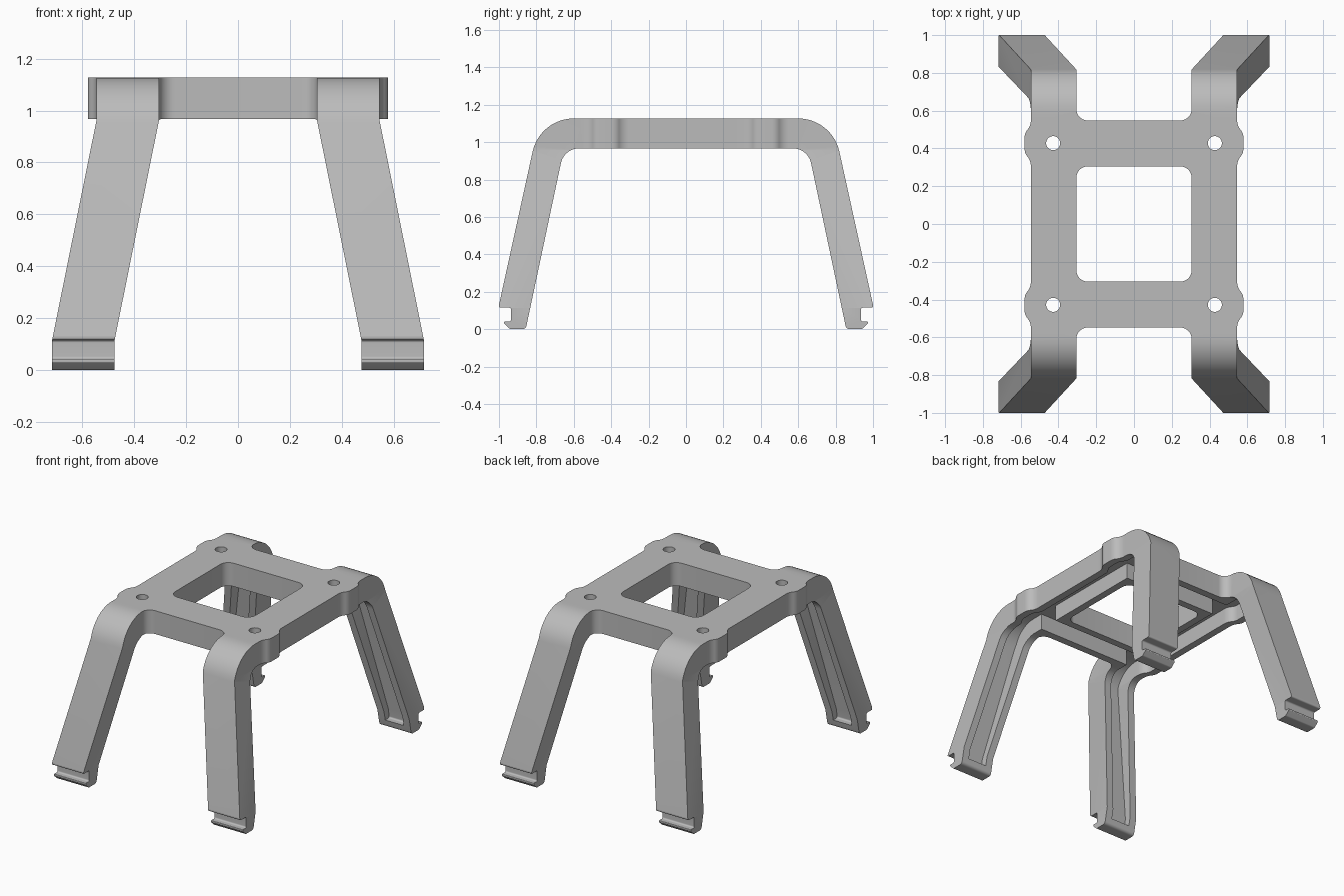
import bpy, bmesh, math
from mathutils import Vector, Matrix

if "Cube" in bpy.data.objects:
    bpy.data.objects.remove(bpy.data.objects["Cube"])

TOP, UNDER = 1.127, 0.967        # plate faces
OUT, INN = 0.546, 0.305          # rail outer and inner edges
RIM, FLOOR = 0.05, TOP - 0.05    # channel rim width and ceiling height
HOLE = 0.428

grey = bpy.data.materials.new("light_grey")
grey.use_nodes = True
grey.diffuse_color = (0.5, 0.5, 0.5, 1)
grey.node_tree.nodes["Principled BSDF"].inputs["Base Color"].default_value = (0.5, 0.5, 0.5, 1)


def rounded(points, steps=10):
    """Outline from (a, b, radius) corners, each corner filleted."""
    out = []
    for i, (a, b, r) in enumerate(points):
        p = Vector((a, b))
        if r == 0:
            out.append(p)
            continue
        u = (Vector(points[i - 1][:2]) - p).normalized()
        v = (Vector(points[(i + 1) % len(points)][:2]) - p).normalized()
        half = math.acos(u.dot(v)) / 2
        centre = p + (u + v).normalized() * (r / math.sin(half))
        start = p + u * (r / math.tan(half)) - centre
        turn = u.x * v.y - u.y * v.x
        sweep = math.copysign(math.pi - 2 * half, -turn)
        for k in range(steps + 1):
            out.append(centre + Matrix.Rotation(sweep * k / steps, 2) @ start)
    return out


def prism(name, outline, axis, lo, hi):
    """Extrude an outline along x (outline in y, z) or z (outline in x, y)."""
    def place(p, d):
        return (d, p.x, p.y) if axis == "x" else (p.x, p.y, d)

    n = len(outline)
    verts = [place(p, d) for d in (lo, hi) for p in outline]
    faces = [list(range(n)), list(range(n, 2 * n))]
    faces += [[i, (i + 1) % n, (i + 1) % n + n, i + n] for i in range(n)]
    mesh = bpy.data.meshes.new(name)
    mesh.from_pydata(verts, [], faces)
    bm = bmesh.new()
    bm.from_mesh(mesh)
    bmesh.ops.recalc_face_normals(bm, faces=bm.faces[:])
    bm.to_mesh(mesh)
    bm.free()
    obj = bpy.data.objects.new(name, mesh)
    bpy.context.scene.collection.objects.link(obj)
    return obj


def box(x0, x1, y0, y1, r=0.0):
    return rounded([(x0, y0, r), (x1, y0, r), (x1, y1, r), (x0, y1, r)])


def both_ways(half):
    """Close a half profile with its mirror image."""
    return rounded(half + [(-a, b, r) for a, b, r in reversed(half)])


# Side profile of the arch with hooked feet
arch = both_ways([
    (0.652, UNDER, 0.10), (0.857, 0.0, 0.022), (0.94, 0.0, 0.015), (0.972, 0.03, 0.005),
    (0.972, 0.042, 0.004), (0.935, 0.042, 0.01), (0.935, 0.115, 0.01),
    (1.0, 0.115, 0.01), (1.0, 0.13, 0.01), (0.781, TOP, 0.225)])
frame = prism("support_frame", arch, "x", -OUT, OUT)
helpers = []


def combine(obj, operation="DIFFERENCE"):
    obj.hide_render = True
    mod = frame.modifiers.new(obj.name, "BOOLEAN")
    mod.operation, mod.solver, mod.object = operation, "EXACT", obj
    helpers.append(obj)


def lobe(sx, sy, inset):
    """Rounded bulge beside a mounting hole."""
    e, m = OUT - inset, 0.579 - inset
    pts = [(0.44, 0.27, 0), (e, 0.27, 0), (e, 0.335, 0.08), (m, 0.375, 0.06),
           (m, 0.481, 0.06), (e, 0.521, 0.08), (e, 0.565, 0), (0.44, 0.565, 0)]
    return rounded([(a * sx, b * sy, r) for a, b, r in pts])


CORNERS = [(sx, sy) for sx in (1, -1) for sy in (1, -1)]
for sx, sy in CORNERS:
    combine(prism("corner_lobe", lobe(sx, sy, 0), "z", UNDER, TOP), "UNION")

# Window and the gaps between the legs
combine(prism("window_cutter", box(-INN, INN, -INN, INN, 0.06), "z", -0.5, 1.5))
for lo, hi in ((OUT + 0.002, 1.3), (-1.3, -OUT - 0.002)):
    combine(prism("leg_gap_cutter", box(-INN, INN, lo, hi, 0.06), "z", -0.5, 1.5))

# Channels under rails, legs and crossbars
channel = both_ways([(0.55, 0.9, 0), (0.80, 0.05, 0), (0.89, 0.05, 0.01), (0.735, FLOOR, 0.18)])
for lo, hi in ((INN + RIM, OUT - RIM), (RIM - OUT, -INN - RIM)):
    combine(prism("rail_channel_cutter", channel, "x", lo, hi))
    combine(prism("bar_channel_cutter", box(-0.42, 0.42, lo, hi), "z", 0.9, FLOOR))
for sx, sy in CORNERS:
    combine(prism("lobe_channel_cutter", lobe(sx, sy, RIM), "z", 0.9, FLOOR))
    x, y, h = sx * HOLE, sy * HOLE, 0.037
    combine(prism("hole_cutter", box(x - h, x + h, y - h, y + h, h * 0.98), "z", 0.8, 1.5))

# Bake the cuts
bpy.context.view_layer.update()
baked = bpy.data.meshes.new_from_object(frame.evaluated_get(bpy.context.evaluated_depsgraph_get()))
frame.modifiers.clear()
frame.data = baked
for obj in helpers:
    bpy.data.objects.remove(obj)

# Splay the legs sideways between the knee and the foot
KNEE, FOOT, SPLAY = 0.96, 0.113, 0.202
bm = bmesh.new()
bm.from_mesh(baked)
for z in (KNEE, FOOT):
    bmesh.ops.bisect_plane(bm, geom=bm.verts[:] + bm.edges[:] + bm.faces[:],
                           plane_co=(0, 0, z), plane_no=(0, 0, 1))
for v in bm.verts:
    drop = KNEE - min(KNEE, max(FOOT, v.co.z))
    v.co.x += math.copysign(drop * SPLAY, v.co.x)
bmesh.ops.triangulate(bm, faces=[f for f in bm.faces if len(f.verts) > 4])
bm.to_mesh(baked)
bm.free()

baked.materials.clear()
baked.materials.append(grey)
bpy.ops.object.select_all(action="DESELECT")
frame.select_set(True)
bpy.context.view_layer.objects.active = frame
bpy.ops.object.shade_smooth_by_angle(angle=math.radians(30))
